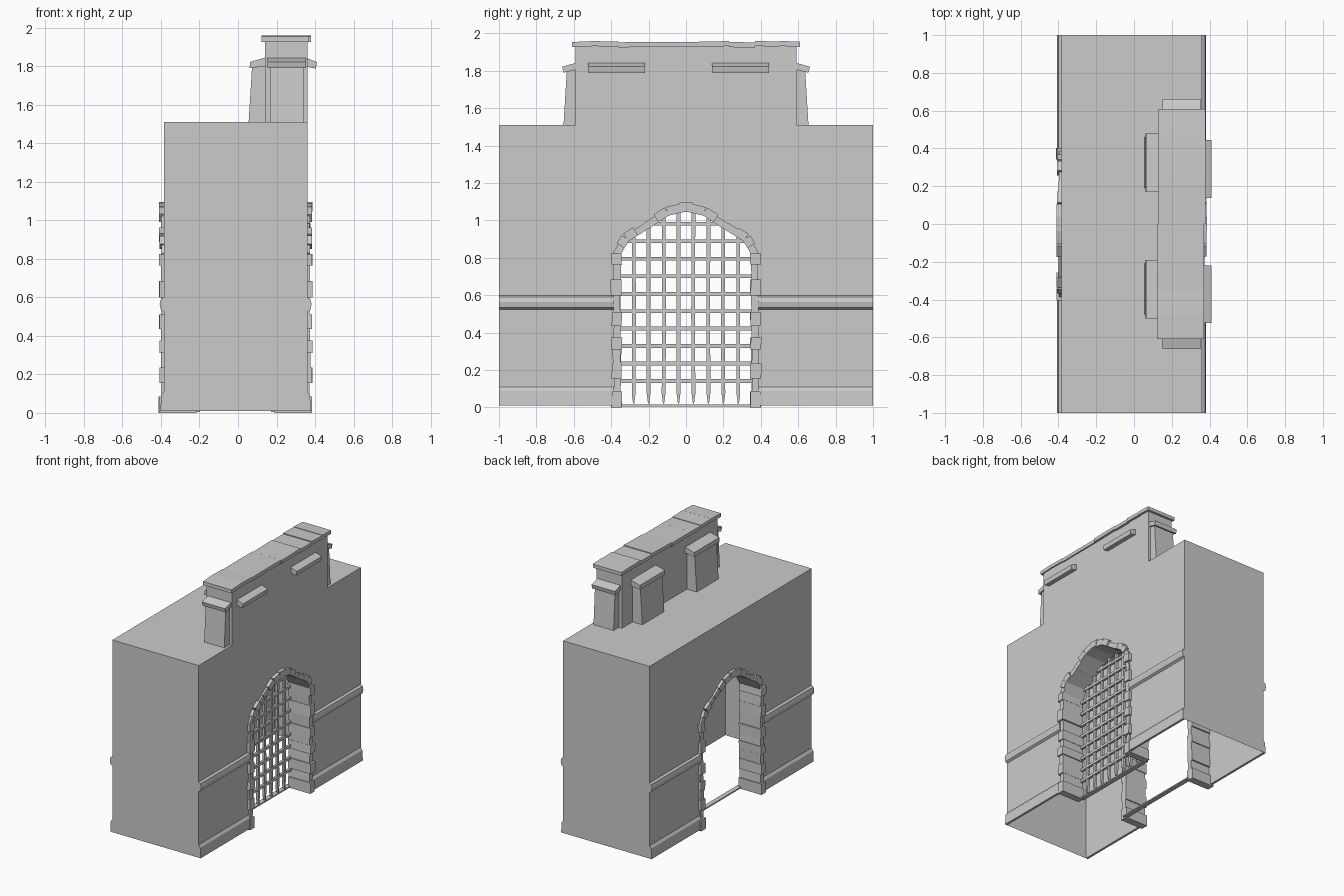
import bpy, bmesh, random
from mathutils import Vector

random.seed(4)
if "Cube" in bpy.data.objects:
    bpy.data.objects.remove(bpy.data.objects["Cube"])

stone = bpy.data.materials.new("grey stone")
stone.use_nodes = True
GREY = (0.6, 0.6, 0.6, 1)
stone.diffuse_color = GREY
stone.node_tree.nodes["Principled BSDF"].inputs["Base Color"].default_value = GREY

MID, HALF, TOP = -0.0125, 0.3725, 1.51      # wall centre, half depth, roof height
FRONT, BACK = MID + HALF, MID - HALF
REVEAL = 0.17                               # depth of the gate surround


def finish(name, bm, recalc=True):
    if recalc:
        bmesh.ops.recalc_face_normals(bm, faces=bm.faces)
    mesh = bpy.data.meshes.new(name)
    bm.to_mesh(mesh)
    bm.free()
    mesh.materials.append(stone)
    obj = bpy.data.objects.new(name, mesh)
    bpy.context.collection.objects.link(obj)
    return obj


def face(bm, points):
    return bm.faces.new([bm.verts.new(p) for p in points])


def loft(bm, a, b):
    """Solid between two matching outlines."""
    va, vb = [bm.verts.new(p) for p in a], [bm.verts.new(p) for p in b]
    bm.faces.new(va)
    bm.faces.new(vb[::-1])
    for i in range(len(va)):
        j = (i + 1) % len(va)
        bm.faces.new((va[j], va[i], vb[i], vb[j]))


def prism_x(bm, outline, x0, x1):
    loft(bm, [(x0, y, z) for y, z in outline], [(x1, y, z) for y, z in outline])


def prism_y(bm, outline, y0, y1):
    loft(bm, [(x, y0, z) for x, z in outline], [(x, y1, z) for x, z in outline])


def box(bm, x0, x1, y0, y1, z0, z1):
    prism_x(bm, [(y0, z0), (y1, z0), (y1, z1), (y0, z1)], x0, x1)


# Half of the pointed arch, from springing to crown
ARCH = [(0.372, 0.82), (0.32, 0.905), (0.215, 0.97), (0.1, 1.045), (0, 1.068)]
opening = ([(0.372, 0.01)] + ARCH + [(-y, z) for y, z in ARCH[-2::-1]]
           + [(-0.372, 0.01)])

# Hollow gatehouse shell, open underneath, front wall rising into the parapet
P, PT, PX = 0.59, 1.935, 0.14
bm = bmesh.new()
foot_l, foot_r = [(1, 0.01)], [(-1, 0.01)]
front = opening + foot_r + [(-1, TOP), (-P, TOP), (-P, PT), (P, PT), (P, TOP), (1, TOP)] + foot_l
back = opening + foot_r + [(-1, TOP), (1, TOP)] + foot_l
face(bm, [(FRONT, y, z) for y, z in front])
face(bm, [(BACK, y, z) for y, z in back])
for y in (-1, 1):
    face(bm, [(BACK, y, 0.01), (FRONT, y, 0.01), (FRONT, y, TOP), (BACK, y, TOP)])
face(bm, [(BACK, -1, TOP), (FRONT, -1, TOP), (FRONT, 1, TOP), (BACK, 1, TOP)])
for y in (-P, P):
    face(bm, [(PX, y, TOP), (FRONT, y, TOP), (FRONT, y, PT), (PX, y, PT)])
face(bm, [(PX, -P, TOP), (PX, P, TOP), (PX, P, PT), (PX, -P, PT)])
bmesh.ops.remove_doubles(bm, verts=bm.verts, dist=0.0005)
finish("gatehouse_walls", bm)

# Moulded band and plinth beside the gate, on both long walls
for label, s in (("front", 1), ("back", -1)):
    w = MID + s * HALF
    for part, profile in (
            ("band", [(0, 0.525), (0.016, 0.535), (0.022, 0.565), (0.016, 0.59), (0, 0.6)]),
            ("plinth", [(0, 0.01), (0.018, 0.01), (0.014, 0.09), (0, 0.11)])):
        bm = bmesh.new()
        for y in (-1, 1):
            prism_y(bm, [(w + s * d, z) for d, z in profile], y * 0.385, y)
        finish(f"{label}_{part}", bm)

# Gate surround: stacked jamb blocks and arch stones, front and back
LEVELS = [0, 0.085, 0.155, 0.235, 0.31, 0.375, 0.435, 0.51, 0.6, 0.685, 0.765, 0.825]
for label, s in (("front", 1), ("back", -1)):
    inner = MID + s * (HALF - REVEAL)
    jambs, arch = bmesh.new(), bmesh.new()
    for side in (-1, 1):
        for i, (z0, z1) in enumerate(zip(LEVELS, LEVELS[1:])):
            big = i % 2 == 0
            grow = (0.012 if big else 0) + random.uniform(-0.003, 0.003)
            lean = random.uniform(-0.005, 0.005)
            out = MID + s * (HALF + 0.013 + grow)
            outline = [(side * (0.35 - grow / 2), z0), (side * (0.388 + grow), z0),
                       (side * (0.388 + grow + lean), z1), (side * (0.35 - grow / 2 + lean), z1)]
            prism_x(jambs, outline, inner, out)
        for k, (a, b) in enumerate(zip(ARCH, ARCH[1:])):
            a, b = Vector(a), Vector(b)
            n = Vector((b.y - a.y, a.x - b.x)).normalized()
            if n.y < 0:
                n = -n
            pieces = 1 if k == 3 else 2
            for i in range(pieces):
                p, q = a.lerp(b, i / pieces), a.lerp(b, (i + 1) / pieces)
                t = 0.028 if (i + k) % 2 else 0.018
                t += random.uniform(-0.002, 0.002)
                quad = [p - n * 0.02, p + n * t, q + n * t, q - n * 0.02]
                prism_x(arch, [(side * v.x, v.y) for v in quad], inner,
                        MID + s * (HALF + t - 0.004))
    # keystone
    prism_x(arch, [(-0.03, 1.045), (-0.036, 1.095), (0.036, 1.095), (0.03, 1.045)],
            inner, MID + s * (HALF + 0.026))
    finish(f"{label}_jamb_stones", jambs)
    finish(f"{label}_arch_stones", arch)

    bm = bmesh.new()
    box(bm, inner - 0.018, inner + 0.018, -0.36, 0.36, 0.005, 0.015)
    finish(f"{label}_sill", bm)


def arch_height(y):
    for (y0, z0), (y1, z1) in zip(ARCH, ARCH[1:]):
        if y1 <= abs(y) <= y0:
            return z0 + (z1 - z0) * (y0 - abs(y)) / (y0 - y1)


def arch_half_width(z):
    for (y0, z0), (y1, z1) in zip(ARCH, ARCH[1:]):
        if z0 <= z <= z1:
            return y0 + (y1 - y0) * (z - z0) / (z1 - z0)
    return ARCH[0][0]


# Portcullis behind the front surround, uprights with pointed feet
GX, R = FRONT - REVEAL + 0.01, 0.01
bm = bmesh.new()
for i in range(8):
    y = -0.28 + 0.08 * i
    top = arch_height(y)
    bend = random.uniform(-0.004, 0.004)
    prism_x(bm, [(y - R, 0.075), (y - 0.003, 0.02), (y + 0.003, 0.02), (y + R, 0.075),
                 (y + R + bend, 0.5), (y + R, top), (y - R, top), (y - R + bend, 0.5)],
            GX - R, GX + R)
finish("portcullis_uprights", bm)
bm = bmesh.new()
for i in range(10):
    z = 0.142 + 0.0933 * i
    w = arch_half_width(z) - 0.01
    box(bm, GX - 0.006, GX + 0.014, -w, w, z - R, z + R)
finish("portcullis_crossbars", bm)

# Parapet coping: slightly uneven slabs
bm = bmesh.new()
EDGES = [-0.61, -0.485, -0.36, -0.23, 0, 0.23, 0.37, 0.5, 0.61]
for y0, y1 in zip(EDGES, EDGES[1:]):
    a, b = (random.uniform(-0.005, 0.003) for _ in range(2))
    shift = 0.004 if y0 >= 0 else -0.004
    prism_x(bm, [(y0, 1.93 + a), (y1, 1.93 + b), (y1, 1.957 + b), (y0, 1.957 + a)],
            0.127 + shift, 0.374 + shift)
finish("parapet_coping", bm)

# Tapered buttresses with sloping caps behind the parapet
posts, caps = bmesh.new(), bmesh.new()
for y0, y1 in ((-0.5, -0.19), (0.17, 0.48)):
    prism_y(posts, [(0.055, TOP), (PX, TOP), (PX, 1.81), (0.073, 1.8)], y0 + 0.02, y1 - 0.02)
    prism_y(caps, [(0.06, 1.79), (PX, 1.8), (PX, 1.845), (0.063, 1.823)], y0, y1)
finish("rear_buttresses", posts)
finish("rear_buttress_caps", caps)

# Buttresses on the parapet ends
posts, caps = bmesh.new(), bmesh.new()
for s in (-1, 1):
    prism_x(posts, [(s * P, TOP), (s * 0.655, TOP), (s * 0.637, 1.8), (s * P, 1.81)], 0.167, 0.34)
    prism_x(caps, [(s * P, 1.805), (s * 0.655, 1.79), (s * 0.662, 1.822), (s * P, 1.842)],
            0.152, 0.352)
finish("end_buttresses", posts)
finish("end_buttress_caps", caps)

# Short ledges on the parapet front
bm = bmesh.new()
for y0, y1 in ((-0.525, -0.22), (0.138, 0.445)):
    prism_y(bm, [(FRONT, 1.797), (0.404, 1.788), (0.41, 1.822), (FRONT, 1.842)], y0, y1)
finish("front_ledges", bm)
